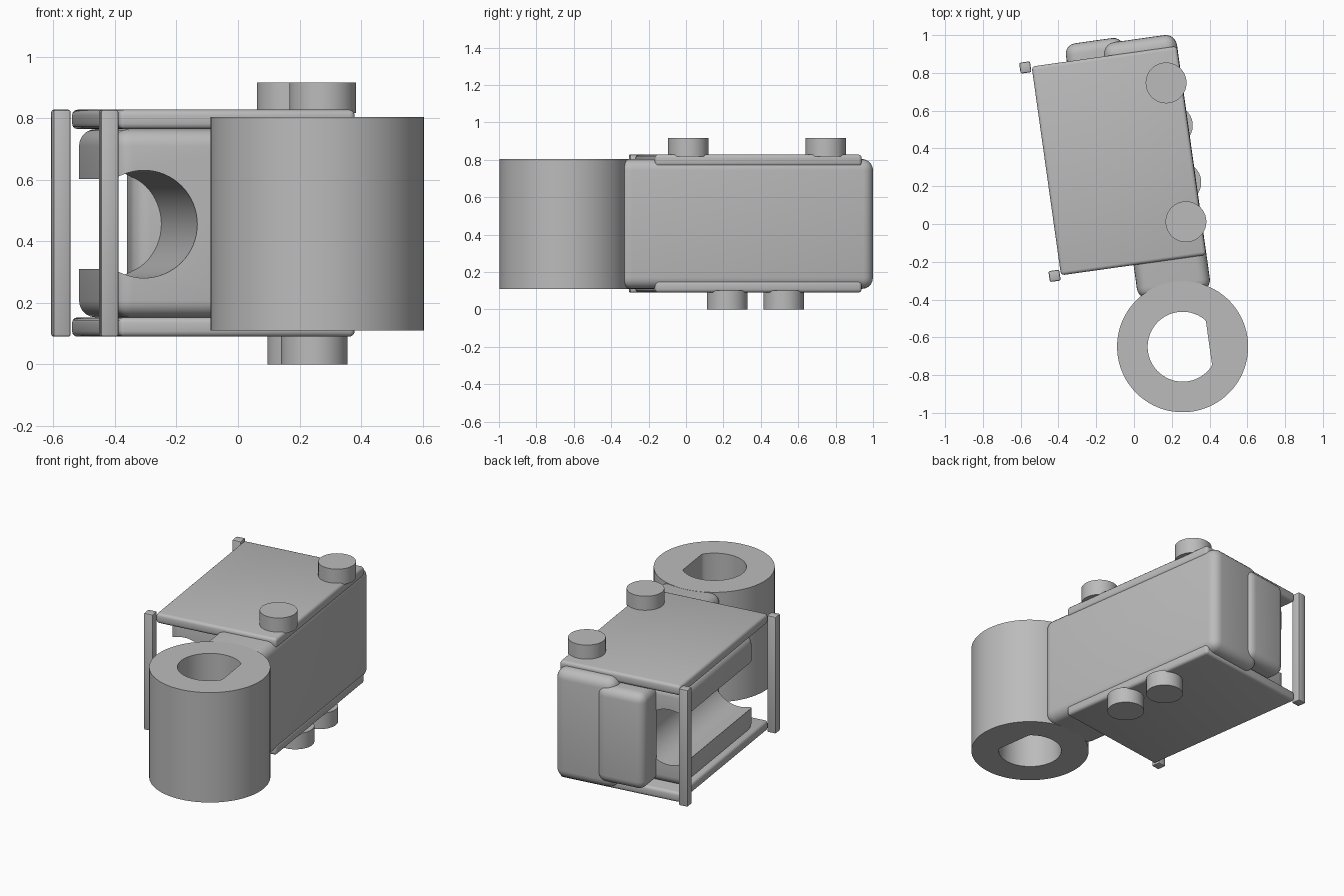
import bpy, bmesh, math
from mathutils import Matrix, Vector

if "Cube" in bpy.data.objects:
    bpy.data.objects.remove(bpy.data.objects["Cube"], do_unlink=True)

# Single plain grey
grey = bpy.data.materials.new("plain grey")
grey.use_nodes = True
grey.diffuse_color = (0.5, 0.5, 0.5, 1)
grey.node_tree.nodes["Principled BSDF"].inputs["Base Color"].default_value = (0.5, 0.5, 0.5, 1)

# The whole assembly is turned slightly about z
FRAME = Matrix.Translation((-0.08, 0.335, 0)) @ Matrix.Rotation(math.radians(8), 4, "Z")


def finish(bm, name, angle=35):
    bmesh.ops.recalc_face_normals(bm, faces=bm.faces)
    mesh = bpy.data.meshes.new(name)
    bm.to_mesh(mesh)
    bm.free()
    ob = bpy.data.objects.new(name, mesh)
    bpy.context.collection.objects.link(ob)
    mesh.materials.append(grey)
    ob.matrix_world = FRAME
    bpy.ops.object.select_all(action="DESELECT")
    ob.select_set(True)
    bpy.context.view_layer.objects.active = ob
    bpy.ops.object.shade_smooth_by_angle(angle=math.radians(angle))
    return ob


def box(name, x, y, z, bevel, segments=5):
    """Rounded box given its (min, max) extents."""
    lo, hi = (Vector(c) for c in zip(x, y, z))
    bm = bmesh.new()
    bmesh.ops.create_cube(bm, size=1)
    bmesh.ops.scale(bm, vec=hi - lo, verts=bm.verts)
    bmesh.ops.translate(bm, vec=(lo + hi) / 2, verts=bm.verts)
    bmesh.ops.bevel(bm, geom=bm.edges[:], offset=bevel, segments=segments,
                    profile=0.5, affect="EDGES")
    return finish(bm, name)


def cylinder(name, centre, radius, depth, turn=Matrix()):
    bm = bmesh.new()
    bmesh.ops.create_cone(bm, cap_ends=True, segments=64, radius1=radius, radius2=radius,
                          depth=depth, matrix=Matrix.Translation(centre) @ turn)
    return finish(bm, name)


# Cover plates above and below, with two corner posts
box("top_plate", (-0.388, 0.388), (-0.558, 0.558), (0.765, 0.828), 0.018, 3)
box("bottom_plate", (-0.388, 0.388), (-0.558, 0.558), (0.09, 0.153), 0.018, 3)
for name, y in (("front_post", -0.556), ("back_post", 0.558)):
    box(name, (-0.451, -0.393), (y - 0.029, y + 0.029), (0.09, 0.828), 0.008, 2)

# Main block and the smaller block at the back
box("main_block", (0, 0.39), (-0.745, 0.625), (0.11, 0.804), 0.06)
box("back_block", (-0.2, 0.11), (0.44, 0.648), (0.155, 0.762), 0.055)

# Side block with an open round channel
channel = box("channel_block", (-0.38, 0.1), (-0.4, 0.49), (0.153, 0.765), 0.055)
cutter = cylinder("channel_cutter", (-0.284, 0, 0.456), 0.175, 3,
                  Matrix.Rotation(math.pi / 2, 4, "X"))
cutter.hide_render = True
cut = channel.modifiers.new("channel", "BOOLEAN")
cut.operation, cut.solver, cut.object = "DIFFERENCE", "EXACT", cutter
bpy.context.view_layer.objects.active = channel
bpy.ops.object.modifier_apply(modifier=cut.name)
bpy.data.objects.remove(cutter, do_unlink=True)
bpy.ops.object.select_all(action="DESELECT")
channel.select_set(True)
bpy.ops.object.shade_smooth_by_angle(angle=math.radians(35))


# Barrel with a bore that is flattened on one side
def barrel(name, cx, cy, z0, z1, outer, inner, flat, n=96):
    bm = bmesh.new()
    rings = []
    for i in range(n):
        a = 2 * math.pi * (i + 0.5) / n
        c, s = math.cos(a), math.sin(a)
        o = (cx + outer * c, cy + outer * s)
        h = (cx + min(inner * c, flat), cy + inner * s)
        rings.append([bm.verts.new((*p, z)) for p, z in
                      ((o, z0), (o, z1), (h, z1), (h, z0))])
    for i in range(n):
        a, b = rings[i], rings[(i + 1) % n]
        for k in range(4):
            m = (k + 1) % 4
            bm.faces.new((a[k], b[k], b[m], a[m]))
    return finish(bm, name)


barrel("barrel", 0.197, -1.022, 0.11, 0.805, 0.347, 0.185, 0.141)

# Round pegs on the plates, placed in world coordinates
to_local = FRAME.inverted()
for name, x, y, z in (("top_front_peg", 0.275, 0.012, 0.867), ("top_back_peg", 0.17, 0.747, 0.867),
                      ("bottom_front_peg", 0.248, 0.22, 0.05), ("bottom_back_peg", 0.203, 0.522, 0.05)):
    cylinder(name, to_local @ Vector((x, y, z)), 0.108, 0.1)
